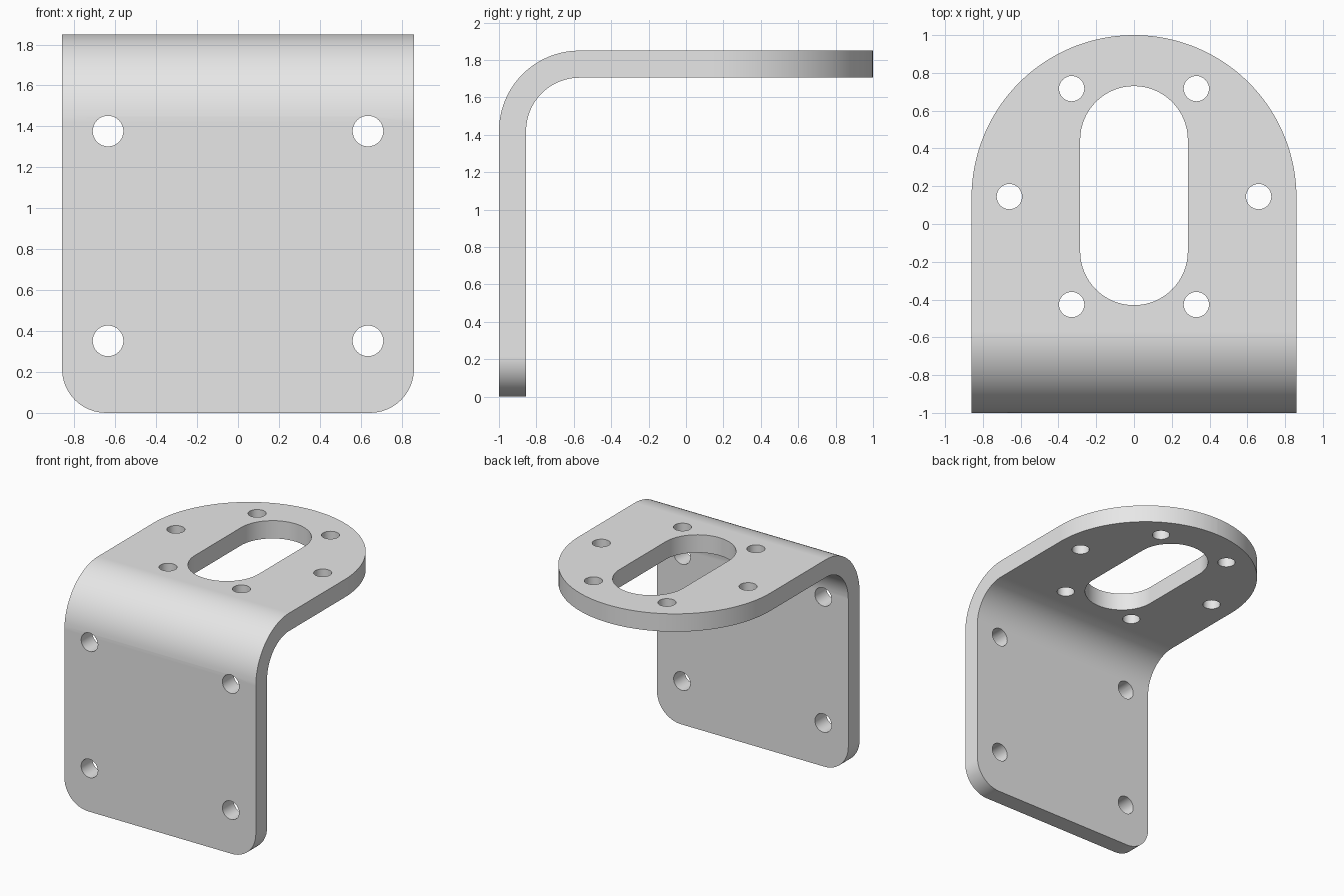
import bpy, bmesh, math
from mathutils import Matrix, Vector

cube = bpy.data.objects.get("Cube")
if cube:
    bpy.data.objects.remove(cube, do_unlink=True)

HALF_W, TOP, THICK, BEND = 0.86, 1.85, 0.145, 0.43

steel = bpy.data.materials.new("grey_steel")
steel.use_nodes = True
steel.diffuse_color = (0.8, 0.8, 0.8, 1)
steel.node_tree.nodes["Principled BSDF"].inputs["Base Color"].default_value = (0.8, 0.8, 0.8, 1)


def arc(cx, cy, r, start, end, steps):
    """Points along an arc, angles in degrees."""
    angles = [math.radians(start + (end - start) * i / steps) for i in range(steps + 1)]
    return [(cx + r * math.cos(a), cy + r * math.sin(a)) for a in angles]


def add_prism(bm, points, direction):
    """Extrude a closed outline into a closed solid."""
    near = [bm.verts.new(p) for p in points]
    far = [bm.verts.new(Vector(p) + direction) for p in points]
    bm.faces.new(near[::-1])
    bm.faces.new(far)
    for i in range(len(near)):
        bm.faces.new((near[i - 1], near[i], far[i], far[i - 1]))


def make_object(name, bm):
    bmesh.ops.recalc_face_normals(bm, faces=bm.faces[:])
    mesh = bpy.data.meshes.new(name)
    bm.to_mesh(mesh)
    bm.free()
    mesh.materials.append(steel)
    obj = bpy.data.objects.new(name, mesh)
    bpy.context.collection.objects.link(obj)
    return obj


def round_corners(bm, test, radius, segments):
    """Round the side edges that run through the plate's thickness."""
    edges = [e for e in bm.edges
             if abs(e.verts[0].co.x - e.verts[1].co.x) < 1e-4
             and all(abs(v.co.x) > HALF_W - 1e-4 and test(v.co) for v in e.verts)]
    bmesh.ops.bevel(bm, geom=edges, offset=radius, offset_type='OFFSET',
                    segments=segments, profile=0.5, affect='EDGES')


# Bent plate: L-shaped side profile extruded across the width
cy, cz = -1 + BEND, TOP - BEND
profile = [(-1, 0)] + arc(cy, cz, BEND, 180, 90, 24) + [(1, TOP), (1, TOP - THICK)]
profile += arc(cy, cz, BEND - THICK, 90, 180, 24) + [(-1 + THICK, 0)]
bm = bmesh.new()
add_prism(bm, [(-HALF_W, y, z) for y, z in profile], Vector((2 * HALF_W, 0, 0)))
round_corners(bm, lambda co: co.z < 1e-4, 0.215, 12)
round_corners(bm, lambda co: co.y > 0.9999, HALF_W - 0.0005, 32)
bracket = make_object("bent_bracket", bm)

# Cutters: central slot, ring of six holes, four mounting holes
bm = bmesh.new()
slot = arc(0, 0.445, 0.285, 0, 180, 32) + arc(0, -0.145, 0.285, 180, 360, 32)
add_prism(bm, [(x, y, 1.6) for x, y in slot], Vector((0, 0, 0.4)))
for x, y in arc(0, 0.145, 0.66, 0, 300, 5):
    bmesh.ops.create_cone(bm, cap_ends=True, segments=32, radius1=0.067, radius2=0.067,
                          depth=0.4, matrix=Matrix.Translation((x, y, 1.8)))
for x in (-0.635, 0.635):
    for z in (0.352, 1.377):
        turn = Matrix.Translation((x, -0.93, z)) @ Matrix.Rotation(math.pi / 2, 4, 'X')
        bmesh.ops.create_cone(bm, cap_ends=True, segments=32, radius1=0.075, radius2=0.075,
                              depth=0.4, matrix=turn)
cutter = make_object("hole_cutter", bm)
cutter.hide_render = True

# Cut the openings, then drop the cutter
bpy.ops.object.select_all(action='DESELECT')
bpy.context.view_layer.objects.active = bracket
bracket.select_set(True)
cut = bracket.modifiers.new("openings", 'BOOLEAN')
cut.operation = 'DIFFERENCE'
cut.solver = 'EXACT'
cut.object = cutter
bpy.ops.object.modifier_apply(modifier=cut.name)
bpy.data.objects.remove(cutter, do_unlink=True)

# Smooth curved walls with crisp plate edges
bpy.ops.object.shade_smooth_by_angle(angle=math.radians(30))
weighted = bracket.modifiers.new("even_shading", 'WEIGHTED_NORMAL')
weighted.keep_sharp = True
